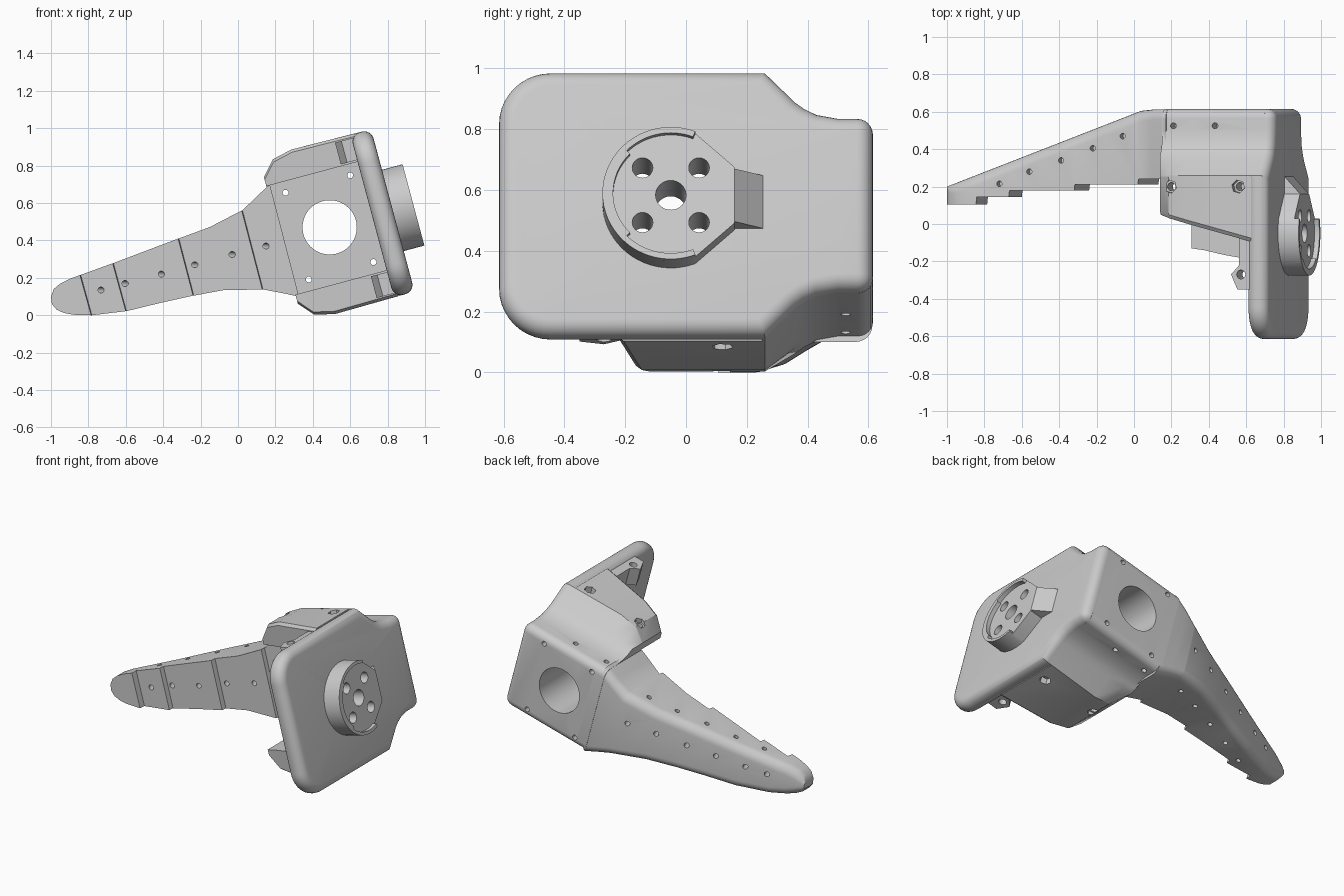
import bpy, bmesh, math
from mathutils import Vector

if "Cube" in bpy.data.objects:
    bpy.data.objects.remove(bpy.data.objects["Cube"])

C, S = math.cos(math.radians(15)), math.sin(math.radians(15))


def P(u, y, v):
    """Housing frame (u out of the plate, v along it), tilted 15 degrees."""
    return Vector((0.49 + C * u - S * v, y, 0.47 + S * u + C * v))


def loft(name, rings):
    bm = bmesh.new()
    rows = [[bm.verts.new(p) for p in r] for r in rings]
    n = len(rows[0])
    for a, b in zip(rows, rows[1:]):
        for i in range(n):
            j = (i + 1) % n
            bm.faces.new((a[i], a[j], b[j], b[i]))
    bm.faces.new(rows[0][::-1])
    bm.faces.new(rows[-1])
    bmesh.ops.remove_doubles(bm, verts=bm.verts[:], dist=1e-5)
    bmesh.ops.recalc_face_normals(bm, faces=bm.faces[:])
    me = bpy.data.meshes.new(name)
    bm.to_mesh(me)
    bm.free()
    ob = bpy.data.objects.new(name, me)
    bpy.context.collection.objects.link(ob)
    return ob


def activate(ob):
    bpy.ops.object.select_all(action='DESELECT')
    ob.select_set(True)
    bpy.context.view_layer.objects.active = ob


def drill(ob, holes):
    """holes: list of (start, end, radius, sides), cut away one by one."""
    for a, b, r, n in holes:
        d = (b - a).normalized()
        e = d.orthogonal().normalized()
        f = d.cross(e)
        ring = [(e * math.cos(t) + f * math.sin(t)) * r
                for t in (2 * math.pi * i / n for i in range(n))]
        cutter = loft("hole_cutter", [[a + q for q in ring], [b + q for q in ring]])
        cutter.hide_render = True
        activate(ob)
        m = ob.modifiers.new("hole", 'BOOLEAN')
        m.operation, m.object, m.solver = 'DIFFERENCE', cutter, 'EXACT'
        bpy.ops.object.modifier_apply(modifier=m.name)
        bpy.data.objects.remove(cutter)


def smooth(ob):
    activate(ob)
    bpy.ops.object.shade_smooth_by_angle(angle=math.radians(32))


def arc(cy, cv, r, a0, a1, n):
    return [(cy + r * math.cos(math.radians(a0 + (a1 - a0) * i / n)),
             cv + r * math.sin(math.radians(a0 + (a1 - a0) * i / n))) for i in range(n + 1)]


def mirrored(half):
    return half + [(y, -v) for y, v in reversed(half)]


NECK = [(0.36, 0.35), (0.39, 0.328), (0.43, 0.308), (0.5, 0.295)]
HY = -0.05  # hub centre
hub_holes = [(P(0.1, HY, 0), P(0.6, HY, 0), 0.05, 32)]
hub_holes += [(P(0.1, HY + a, b), P(0.6, HY + a, b), 0.034, 24)
              for a in (-0.093, 0.093) for b in (-0.093, 0.093)]

# Mounting plate with rounded rim
half = arc(-0.445, 0.28, 0.17, 180, 90, 10) + [(0.26, 0.45)] + NECK + [(0.615, 0.295)]
plate = loft("mounting_plate", [[P(u, y, v) for y, v in mirrored(half)] for u in (0.235, 0.35)])
bev = plate.modifiers.new("rim", 'BEVEL')
bev.width, bev.segments, bev.limit_method = 0.052, 6, 'ANGLE'
bev.angle_limit = math.radians(50)
bev.use_clamp_overlap = False
activate(plate)
bpy.ops.object.modifier_apply(modifier=bev.name)
drill(plate, hub_holes)

# Back block, chamfered on the leg side
half = [(0.25, 0.46), (0.26, 0.46)] + NECK + arc(0.565, 0.245, 0.05, 90, 0, 6)


def clipped(u, cap):
    return [P(u, y, max(-cap, min(cap, v))) for y, v in mirrored(half)]


block = loft("back_block", [clipped(-0.27, 0.35), clipped(-0.2, 0.43),
                            clipped(-0.09, 0.455), clipped(0.293, 0.45)])
holes = [(P(0, 0, 0), P(0, 0.9, 0), 0.145, 64)]
holes += [(P(a, 0, b), P(a, 0.9, b), 0.016, 12) for a in (-0.18, 0.178) for b in (-0.24, 0.24)]
holes += [(P(u, 0.525, s * 0.4), P(u, 0.525, s * 0.2), 0.016, 12)
          for u in (-0.21, 0.02) for s in (-1, 1)]
drill(block, holes)

# Side flanges and their screw tabs
fronts = {"top": (1, (0.05, 0.03, 0.0, -0.095), 0.2),
          "bottom": (-1, (-0.13, -0.14, -0.165, -0.225), 0.12)}
flanges = []
for side, (s, yf, hy) in fronts.items():
    caps = ((-0.27, 0.35), (-0.2, 0.43), (-0.09, 0.455), (0.26, 0.45))
    rings = [[P(u, y, s * 0.3), P(u, y, s * (v - 0.015)), P(u, y + 0.02, s * v),
              P(u, 0.25, s * v), P(u, 0.25, s * 0.3)] for (u, v), y in zip(caps, yf)]
    fl = loft(side + "_flange", rings)
    drill(fl, [(P(u, hy, s * 0.2), P(u, hy, s * 0.6), 0.022, 16) for u in (-0.19, 0.19)]
          + [(P(u, hy, s * 0.41), P(u, hy, s * 0.6), 0.036, 6) for u in (-0.19, 0.19)])
    outline = ((0.26, 0.0), (0.19, 0.0), (0.19, -0.22), (0.145, -0.27), (0.18, -0.35), (0.26, -0.35))
    tab = loft(side + "_tab", [[P(u, y, s * v) for u, y in outline] for v in (0.31, 0.43)])
    drill(tab, [(P(0.2, -0.27, s * 0.2), P(0.2, -0.27, s * 0.6), 0.024, 16)])
    flanges += [fl, tab]

# Coupling hub: disc, raised rim arc and ramped arm
disc_outline = arc(HY, 0, 0.225, 69, 291, 40) + [(HY + 0.21, -0.095), (HY + 0.21, 0.095)]
disc = loft("hub_disc", [[P(u, y, v) for y, v in disc_outline] for u in (0.34, 0.437)])
drill(disc, hub_holes)
rim_parts = []
for a0, a1 in ((69, 135), (135, 225), (225, 291)):
    inner = 0.205 if a0 != 135 else 0.19
    rim_outline = arc(HY, 0, 0.225, a0, a1, 16) + arc(HY, 0, inner, a1, a0, 16)
    rim_parts.append(loft("hub_rim", [[P(u, y, v) for y, v in rim_outline] for u in (0.43, 0.464)]))
ramp = loft("hub_ramp", [[P(0.34, HY + 0.2, v), P(0.34, HY + 0.315, v),
                          P(0.437, HY + 0.21, v), P(0.437, HY + 0.2, v)] for v in (-0.09, 0.09)])

# Tapered leg: stations are top (x, z), bottom (x, z), front y before and after a step
stations = [
    (-1.0, 0.10, -0.995, 0.06, 0.105, 0.105), (-0.985, 0.14, -0.97, 0.03, 0.105, 0.105),
    (-0.95, 0.17, -0.93, 0.012, 0.105, 0.105), (-0.9, 0.195, -0.88, 0.003, 0.105, 0.105),
    (-0.845, 0.215, -0.785, 0.0, 0.105, 0.145), (-0.67, 0.278, -0.6, 0.022, 0.145, 0.178),
    (-0.5, 0.342, -0.42, 0.065, 0.178, 0.178), (-0.32, 0.41, -0.24, 0.105, 0.178, 0.212),
    (-0.15, 0.472, -0.08, 0.134, 0.212, 0.212), (0.02, 0.56, 0.13, 0.138, 0.212, 0.24),
    (0.1, 0.635, 0.23, 0.12, 0.24, 0.24), (0.17, 0.7, 0.326, 0.1, 0.24, 0.24)]


def leg_ring(xt, zt, xb, zb, yf):
    h = math.hypot(xt - xb, zt - zb)
    r = min(0.055, 0.4 * h)
    k = r / h
    sec = [(0.0, None), (1.0, None)]
    for i in range(7):
        t = math.pi / 2 * i / 6
        sec.append((1 - k + k * math.cos(t), r - r * math.sin(t)))
    sec += [(1 - s, d) for s, d in reversed(sec[2:])]
    pts = []
    for s, d in sec:
        x = xb + (xt - xb) * s
        back = min(0.613, 0.2 + 0.39 * (x + 1))
        pts.append(Vector((x, yf if d is None else back - d, zb + (zt - zb) * s)))
    return pts


rings = []
for xt, zt, xb, zb, y0, y1 in stations:
    rings.append(leg_ring(xt, zt, xb, zb, y0))
    if y1 != y0:
        rings.append(leg_ring(xt + 0.004, zt + 0.001, xb + 0.004, zb, y1))
leg = loft("tapered_leg", rings)
across = Vector((-0.363, 0.932, 0))
holes = []
for x, z, y in ((-0.73, 0.135, 0.14), (-0.6, 0.17, 0.17), (-0.41, 0.22, 0.18),
                (-0.23, 0.27, 0.21), (-0.03, 0.325, 0.21), (0.15, 0.37, 0.24)):
    p = Vector((x, y, z))
    holes.append((p - across * 0.1, p + across * 0.6, 0.016, 12))
vdir = Vector((-S, 0, C))
for x, y, z in ((-0.72, 0.215, 0.26), (-0.56, 0.28, 0.32), (-0.39, 0.34, 0.385),
                (-0.22, 0.405, 0.445), (-0.06, 0.47, 0.515)):
    p = Vector((x, y, z))
    holes.append((p + vdir * 0.06, p - vdir * 0.06, 0.015, 12))
    q = Vector((x + 0.09, y, 0.02 + max(0, (x + 0.65) * 0.2)))
    holes.append((q - vdir * 0.06, q + vdir * 0.05, 0.015, 12))
drill(leg, holes)

for ob in [plate, block, disc, ramp, leg] + flanges + rim_parts:
    smooth(ob)
